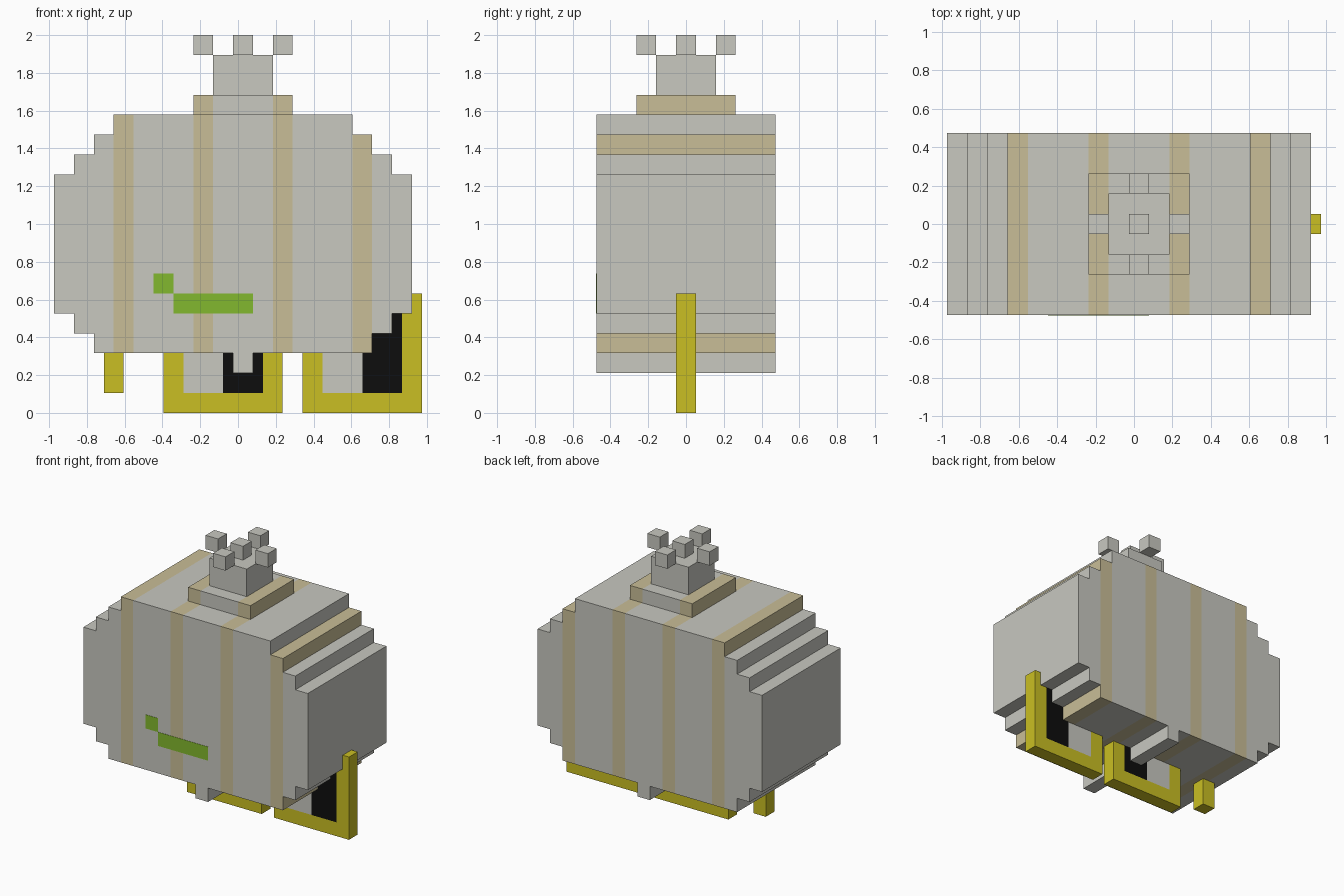
import bpy, bmesh
from mathutils import Vector

if "Cube" in bpy.data.objects:
    bpy.data.objects.remove(bpy.data.objects["Cube"])

U = 2 / 19          # one block; all coordinates below are in blocks


def material(name, rgb):
    lin = [((c / 255 + 0.055) / 1.055) ** 2.4 if c > 10 else c / 255 / 12.92 for c in rgb]
    m = bpy.data.materials.new(name)
    m.diffuse_color = (*lin, 1)
    m.use_nodes = True
    m.node_tree.nodes["Principled BSDF"].inputs["Base Color"].default_value = m.diffuse_color
    return m


GREY = material("pale grey", (200, 200, 192))
TAN = material("tan stripe", (201, 190, 151))
YELLOW = material("mustard yellow", (202, 191, 35))
BLACK = material("black", (13, 13, 13))
GREEN = material("leaf green", (130, 184, 46))


def add_face(bm, pts, normal, mat=0):
    """Add a face that is guaranteed to point along normal."""
    f = bm.faces.new([bm.verts.new(Vector(p) * U) for p in pts])
    f.normal_update()
    if f.normal.dot(Vector(normal)) < 0:
        f.normal_flip()
    f.material_index = mat


def finish(name, bm, mats):
    bmesh.ops.remove_doubles(bm, verts=bm.verts, dist=1e-5)
    me = bpy.data.meshes.new(name)
    bm.to_mesh(me)
    bm.free()
    for m in mats:
        me.materials.append(m)
    ob = bpy.data.objects.new(name, me)
    bpy.context.collection.objects.link(ob)
    return ob


def columns(name, cols, y, mats):
    """Closed solid of side-by-side columns (x0, x1, z0, z1, material), depth -y..y."""
    bm = bmesh.new()
    x_first, x_last = cols[0][0], cols[-1][1]
    mid = (cols[0][2] + cols[0][3]) / 2
    cols = [(0, x_first, mid, mid, 0)] + cols + [(x_last, 0, mid, mid, 0)]
    for a, c, b in zip(cols, cols[1:], cols[2:]):
        x0, x1, lo, hi, mat = c
        left = sorted({lo, hi} | {z for z in a[2:4] if lo < z < hi})
        right = sorted({lo, hi} | {z for z in b[2:4] if lo < z < hi})
        outline = [(x1, z) for z in right] + [(x0, z) for z in reversed(left)]
        for s in (-1, 1):
            add_face(bm, [(x, s * y, z) for x, z in outline], (0, s, 0), mat)
        for z, n in ((lo, -1), (hi, 1)):
            add_face(bm, [(x0, -y, z), (x1, -y, z), (x1, y, z), (x0, y, z)], (0, 0, n), mat)
        # exposed steps beside lower neighbours
        for x, nb, n in ((x0, a, -1), (x1, b, 1)):
            for z0, z1 in ((lo, nb[2]), (nb[3], hi)):
                if z0 < z1:
                    add_face(bm, [(x, -y, z0), (x, y, z0), (x, y, z1), (x, -y, z1)], (n, 0, 0), mat)
    return finish(name, bm, mats)


def box(name, x0, x1, y0, y1, z0, z1, mat):
    bm = bmesh.new()
    bmesh.ops.create_cube(bm, size=1)
    for v in bm.verts:
        v.co = Vector(((x0 + x1) / 2 + v.co.x * (x1 - x0),
                       (y0 + y1) / 2 + v.co.y * (y1 - y0),
                       (z0 + z1) / 2 + v.co.z * (z1 - z0))) * U
    return finish(name, bm, [mat])


# Stepped striped body: 18 columns, mirrored steps, a small keel in the middle
body = []
for i in range(18):
    edge = min(i, 17 - i)
    lo = 2 if i == 9 else max(3, 5 - edge)
    hi = min(15, 12 + edge)
    body.append((i - 9.25, i - 8.25, lo, hi, int(i in (3, 7, 11, 15))))
columns("body", body, 4.5, [GREY, TAN])

# Top collar with tan ends, neck and five small cubes
columns("top_collar", [(-2.25, -1.25, 15, 16, 1), (-1.25, 1.75, 15, 16, 0),
                       (1.75, 2.75, 15, 16, 1)], 2.5, [GREY, TAN])
box("neck", -1.25, 1.75, -1.5, 1.5, 16, 18, GREY)
for dx, dy in ((0, 0), (-2, 0), (2, 0), (0, -2), (0, 2)):
    box("crown_cube", dx - 0.25, dx + 0.75, dy - 0.5, dy + 0.5, 18, 19, GREY)

# Yellow U-shaped frames with flush grey and black panels
for side, x, right_top, black_top in (("middle", -3.75, 4, 4), ("right", 3.25, 6, 5.8)):
    columns(side + "_frame", [(x, x + 1, 0, 4, 0), (x + 1, x + 5, 0, 1, 0),
                              (x + 5, x + 6, 0, right_top, 0)], 0.5, [YELLOW])
    box(side + "_grey_panel", x + 1, x + 3, -0.5, 0.5, 1, 4, GREY)
    box(side + "_black_panel", x + 3, x + 5, -0.5, 0.5, 1, black_top, BLACK)

# Single yellow post on the left
box("left_post", -6.75, -5.75, -0.5, 0.5, 1, 4, YELLOW)

# Thin green mark on the front
box("green_mark_end", -4.25, -3.25, -4.52, -4.49, 6, 7, GREEN)
box("green_mark_bar", -3.25, 0.75, -4.52, -4.49, 5, 6, GREEN)
